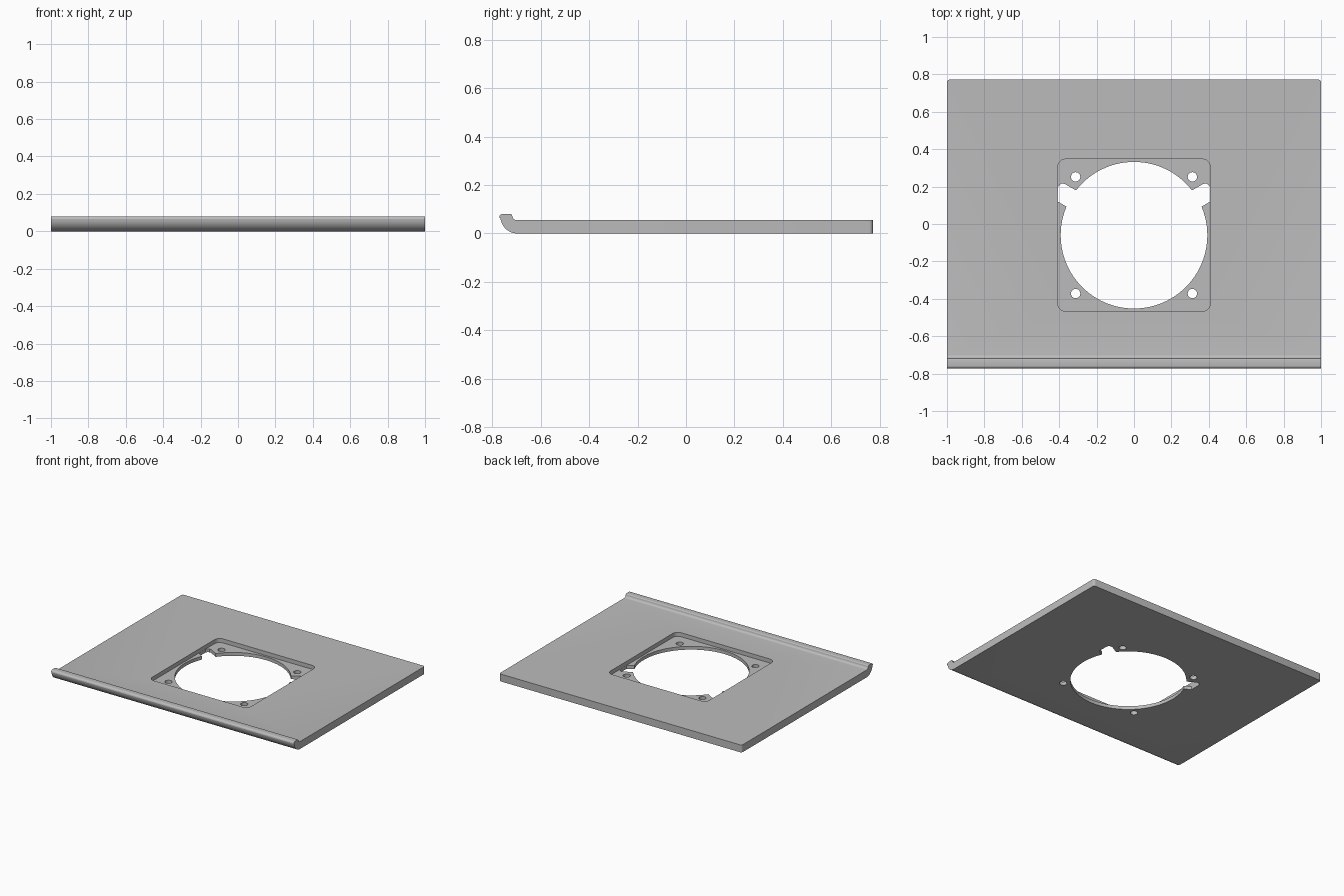
import bpy, bmesh
from math import cos, sin, pi, radians
from mathutils import Vector

cube = bpy.data.objects.get("Cube")
if cube:
    bpy.data.objects.remove(cube, do_unlink=True)

THICK, FLOOR, LIP = 0.055, 0.025, 0.08
FRONT, BACK = -0.772, 0.772
HOLE_Y = -0.06

grey = bpy.data.materials.new("Light grey metal")
grey.use_nodes = True
colour = (0.5, 0.5, 0.5, 1)
grey.diffuse_color = colour
grey.node_tree.nodes["Principled BSDF"].inputs["Base Color"].default_value = colour


def arc(cx, cy, r, start, end, steps):
    """Points on a circular arc, angles in degrees."""
    angles = [radians(start + (end - start) * i / steps) for i in range(steps + 1)]
    return [(cx + r * cos(a), cy + r * sin(a)) for a in angles]


def prism(name, points, direction):
    """Extrude a closed outline along a direction."""
    bm = bmesh.new()
    face = bm.faces.new([bm.verts.new(p) for p in points])
    ext = bmesh.ops.extrude_face_region(bm, geom=[face])
    moved = [v for v in ext["geom"] if isinstance(v, bmesh.types.BMVert)]
    bmesh.ops.translate(bm, verts=moved, vec=Vector(direction))
    bmesh.ops.recalc_face_normals(bm, faces=bm.faces)
    mesh = bpy.data.meshes.new(name)
    bm.to_mesh(mesh)
    bm.free()
    mesh.materials.append(grey)
    obj = bpy.data.objects.new(name, mesh)
    bpy.context.collection.objects.link(obj)
    return obj


def cutter(name, outline, bottom, top):
    obj = prism(name, [(x, y, bottom) for x, y in outline], (0, 0, top - bottom))
    obj.hide_render = True
    return obj


# Side profile: flat plate with an upturned, rounded front lip
profile = [(BACK, 0)]
profile += arc(FRONT + 0.075, 0.07, 0.07, 270, 184, 12)
profile += arc(FRONT + 0.014, LIP - 0.014, 0.014, 180, 90, 4)
profile += arc(-0.726, LIP - 0.008, 0.008, 90, 0, 4)
profile += arc(-0.699, THICK + 0.019, 0.019, 180, 270, 6)
profile += [(BACK, THICK)]
plate = prism("mounting_plate", [(-1, y, z) for y, z in profile], (2, 0, 0))

# Rounded back corners
bm = bmesh.new()
bm.from_mesh(plate.data)
corners = [e for e in bm.edges if all(v.co.y > BACK - 0.001 for v in e.verts)
           and abs(e.verts[0].co.x - e.verts[1].co.x) < 0.001]
bmesh.ops.bevel(bm, geom=corners, offset=0.015, segments=4, profile=0.5, affect='EDGES')
bm.to_mesh(plate.data)
bm.free()

# Rounded square recess
half, r = 0.407, 0.042
c = half - r
recess = []
for i, (sx, sy) in enumerate([(1, 1), (-1, 1), (-1, -1), (1, -1)]):
    recess += arc(sx * c, HOLE_Y + sy * c, r, i * 90, i * 90 + 90, 6)
cutters = [cutter("recess_cutter", recess, FLOOR, 0.2)]

# Large round opening
cutters.append(cutter("opening_cutter", arc(0, HOLE_Y, 0.392, 0, 360, 96)[:-1], -0.1, 0.15))

# Angled side notches
notch = [(0.28, 0.163), (0.31, 0.18), (0.37, 0.214), (0.385, 0.217), (0.397, 0.211),
         (0.406, 0.198), (0.406, 0.119), (0.365, 0.095), (0.30, 0.06)]
for side, s in (("left", 1), ("right", -1)):
    cutters.append(cutter(side + "_notch_cutter", [(s * x, y) for x, y in notch], -0.1, 0.04))

# Four screw holes
for sx in (-1, 1):
    for sy in (-1, 1):
        ring = arc(sx * 0.312, HOLE_Y + sy * 0.312, 0.025, 0, 360, 24)[:-1]
        cutters.append(cutter("screw_hole_cutter", ring, -0.1, 0.15))

# Apply the cuts, then discard the cutters
bpy.context.view_layer.objects.active = plate
for obj in cutters:
    mod = plate.modifiers.new("cut", 'BOOLEAN')
    mod.operation = 'DIFFERENCE'
    mod.solver = 'EXACT'
    mod.object = obj
    bpy.ops.object.modifier_apply(modifier=mod.name)
    bpy.data.objects.remove(obj, do_unlink=True)

# Smooth curved walls, keep sharp edges
bpy.ops.object.select_all(action='DESELECT')
plate.select_set(True)
bpy.ops.object.shade_smooth_by_angle(angle=radians(30))
